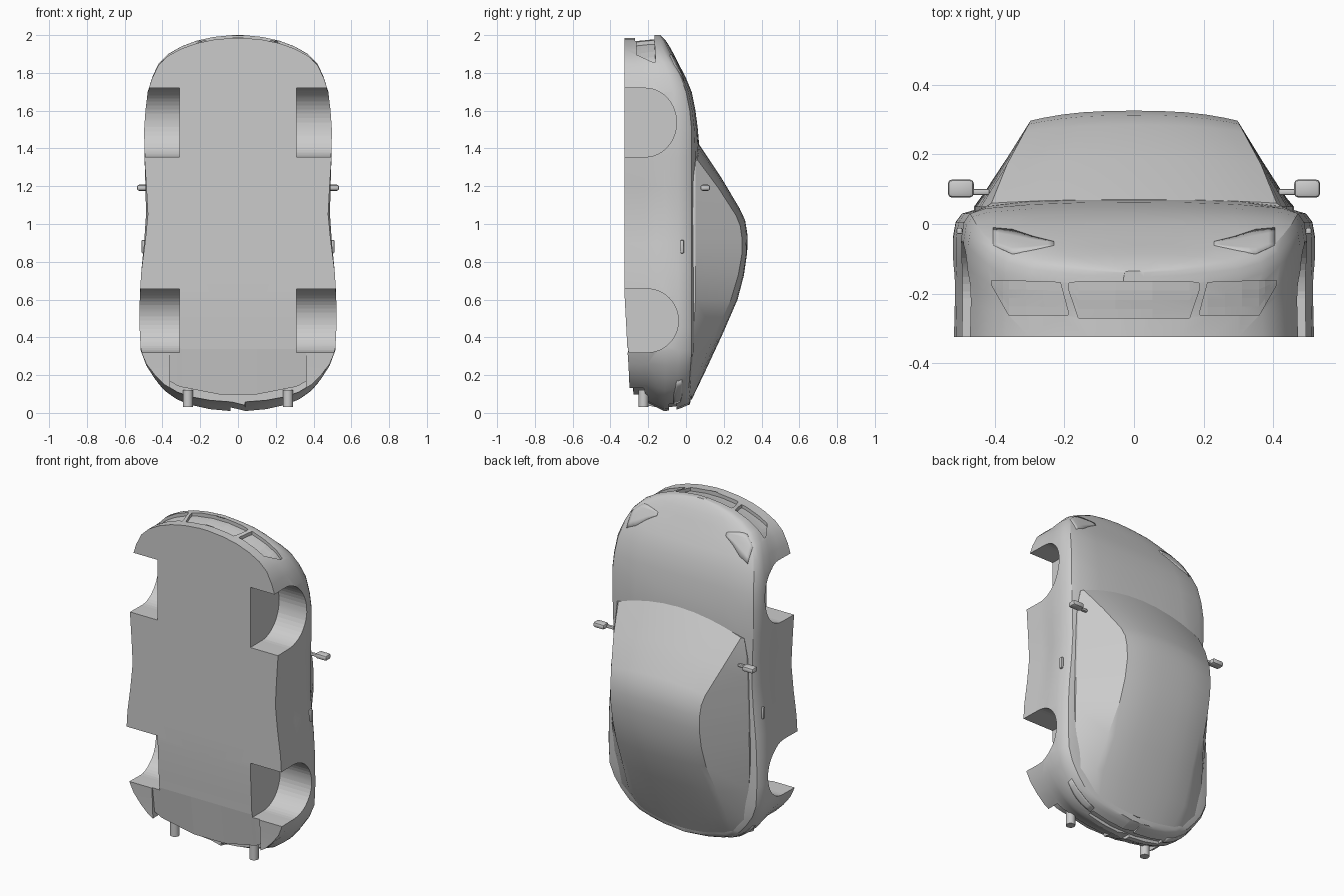
import bpy, bmesh, math
from mathutils import Vector
from mathutils.bvhtree import BVHTree

if "Cube" in bpy.data.objects:
    bpy.data.objects.remove(bpy.data.objects["Cube"])


def make(name, verts, faces, smooth=True):
    me = bpy.data.meshes.new(name)
    bm = bmesh.new()
    vs = [bm.verts.new(v) for v in verts]
    for f in faces:
        bm.faces.new([vs[i] for i in f])
    bmesh.ops.recalc_face_normals(bm, faces=bm.faces)
    bm.to_mesh(me)
    bm.free()
    ob = bpy.data.objects.new(name, me)
    bpy.context.collection.objects.link(ob)
    if smooth:
        shade(ob)
    return ob


def shade(ob):
    bpy.ops.object.select_all(action='DESELECT')
    ob.select_set(True)
    bpy.context.view_layer.objects.active = ob
    bpy.ops.object.shade_smooth_by_angle(angle=math.radians(28))


def loft(name, halves):
    """Mirror half sections across x = 0 and skin them."""
    rings = [h + [(-x, y, z) for x, y, z in h[-2:0:-1]] for h in halves]
    n = len(rings[0])
    verts = [v for r in rings for v in r]
    faces = [(i*n+j, i*n+(j+1) % n, (i+1)*n+(j+1) % n, (i+1)*n+j)
             for i in range(len(rings)-1) for j in range(n)]
    faces += [tuple(range(n)), tuple(range(len(verts)-n, len(verts)))]
    return make(name, verts, faces)


def cut(ob, cutter):
    m = ob.modifiers.new("cut", 'BOOLEAN')
    m.operation, m.solver, m.object = 'DIFFERENCE', 'EXACT', cutter
    bpy.ops.object.select_all(action='DESELECT')
    bpy.context.view_layer.objects.active = ob
    ob.select_set(True)
    bpy.ops.object.modifier_apply(modifier=m.name)
    bpy.data.objects.remove(cutter)


# Body stations: z, half width, floor y, shoulder y, centre-line y
stations = [
    (2.0, .03, -.325, -.14, -.135), (1.99, .13, -.325, -.135, -.125),
    (1.97, .22, -.325, -.125, -.107), (1.94, .30, -.325, -.115, -.087),
    (1.90, .37, -.325, -.095, -.065), (1.85, .42, -.325, -.065, -.04),
    (1.78, .453, -.325, -.03, -.003), (1.70, .478, -.325, 0, .03),
    (1.60, .49, -.325, .02, .05), (1.50, .497, -.325, .03, .063),
    (1.35, .495, -.325, .03, .075), (1.2, .49, -.325, .03, .06),
    (1.05, .487, -.325, .03, .06), (.9, .497, -.325, .03, .06),
    (.75, .512, -.325, .03, .06), (.62, .52, -.325, .03, .06),
    (.45, .521, -.316, .03, .06), (.33, .515, -.31, .03, .05),
    (.25, .485, -.305, .025, .045), (.18, .44, -.302, .02, .04),
    (.12, .39, -.3, .015, .035), (.07, .32, -.3, .01, .03),
    (.04, .24, -.3, .005, .025), (.02, .15, -.3, .005, .022),
    (.01, .04, -.3, .005, .02)]
# Section rows: width factor, height fraction, nose setback, tail setback
side = [(0, 0, .015, .05), (.65, 0, .015, .05), (1, 0, .015, .05),
        (.995, .3, .015, .05), (.995, .48, .01, .02), (1, .6, .005, 0), (1, .8, 0, .005),
        (.985, .93, 0, .02), (.95, 1, 0, .03)]
crown = [(.86, .45), (.6, .8), (.3, .96), (0, 1)]
halves = []
for z, w, b, s, h in stations:
    fe, re = max(0, (z-1.7)/.3), max(0, 1-z/.3)
    waist = .02 * max(0, 1-abs(z-1.05)/.3)
    half = [(w*k*(1-waist*(v < .5)), b+(s-b)*v, z-fe*f+re*r) for k, v, f, r in side]
    half += [(w*k, s+(h-s)*t, z+re*.035) for k, t in crown]
    halves.append(half)
body = loft("body_shell", halves)
src = bmesh.new()
src.from_mesh(body.data)
tree = BVHTree.FromBMesh(src)


def surface_z(x, y, front):
    hit = tree.ray_cast(Vector((x, y, 3 if front else -1)), Vector((0, 0, -1 if front else 1)))[0]
    return hit.z if hit else (1.8 if front else .15)


def panel_points(cols, front, offset, rows=5, steps=3):
    """Grid that follows the bodywork; cols = (x, upper y, lower y)."""
    fine = []
    for a, b in zip(cols, cols[1:]):
        fine += [[p+(q-p)*i/steps for p, q in zip(a, b)] for i in range(steps)]
    fine.append(cols[-1])
    s = 1 if front else -1
    pts = []
    for x, t, b in fine:
        for j in range(rows):
            y = t+(b-t)*j/(rows-1)
            pts.append((x, y, surface_z(x, y, front)+s*offset))
    return pts, len(fine), rows


def grid_faces(n, m, o=0):
    return [(o+i*m+j, o+i*m+j+1, o+(i+1)*m+j+1, o+(i+1)*m+j)
            for i in range(n-1) for j in range(m-1)]


def recess(cols, front, depth):
    pts, n, m = panel_points(cols, front, -depth)
    far = [(x, y, 2.2 if front else -.2) for x, y, z in pts]
    k = n*m
    rim = [i*m for i in range(n)] + [(n-1)*m+j for j in range(1, m)]
    rim += [i*m+m-1 for i in range(n-2, -1, -1)] + list(range(m-2, 0, -1))
    faces = grid_faces(n, m) + grid_faces(n, m, k)
    faces += [(a, b, b+k, a+k) for a, b in zip(rim, rim[1:]+rim[:1])]
    cut(body, make("recess_cutter", pts+far, faces, False))


def lens(name, cols, front):
    pts, n, m = panel_points(cols, front, .004)
    ob = make(name, pts, grid_faces(n, m))
    ob.modifiers.new("thickness", 'SOLIDIFY').thickness = .005


def flip(cols, s):
    return [(s*x, t, b) for x, t, b in cols]


# Lights
for s, label in ((1, "right"), (-1, "left")):
    lens("headlight_"+label, flip([(.23, -.05, -.06), (.29, -.035, -.073),
                                   (.35, -.015, -.085), (.405, -.01, -.06)], s), True)
    lens("tail_light_"+label, flip([(.26, -.03, -.065), (.36, -.02, -.065), (.43, -.02, -.05)], s), False)

# Front intakes
recess([(-.187, -.17, -.19), (-.16, -.166, -.27), (.16, -.166, -.27), (.187, -.17, -.19)], True, .02)
for s in (1, -1):
    recess(flip([(.19, -.25, -.262), (.212, -.168, -.262), (.36, -.163, -.262), (.41, -.162, -.175)], s), True, .02)

# Tail recess and diffuser notch
recess([(-.25, -.05, -.09), (.25, -.05, -.09)], False, .015)
recess([(-.36, -.225, -.34), (-.3, -.215, -.34), (.3, -.215, -.34), (.36, -.225, -.34)], False, .035)

# Wheel arches
for zc, r, top in ((1.537, .182, -.05), (.488, .168, -.04)):
    prof = [(-.5, zc-r)] + [(top-.165+.165*math.sin(a), zc-r*math.cos(a))
                            for a in [math.pi*i/24 for i in range(25)]] + [(-.5, zc+r)]
    n = len(prof)
    for s in (1, -1):
        vs = [(s*.31, y, z) for y, z in prof] + [(s*.7, y, z) for y, z in prof]
        fs = [tuple(range(n)), tuple(range(n, 2*n))]
        fs += [(i, (i+1) % n, (i+1) % n+n, i+n) for i in range(n)]
        cut(body, make("arch_cutter", vs, fs, False))
shade(body)

# Cabin: centre (z, y), roof edge (z, x, y), base (z, x, y)
cabin = [
    (1.42, .07, 1.34, .41, .06, 1.335, .425, .05),
    (1.24, .19, 1.19, .365, .172, 1.22, .44, .05),
    (1.08, .285, 1.045, .315, .265, 1.08, .445, .05),
    (1.02, .313, .99, .303, .287, 1.0, .447, .05),
    (.94, .326, .92, .298, .297, .92, .45, .05),
    (.85, .324, .84, .296, .296, .84, .453, .05),
    (.73, .307, .73, .296, .277, .74, .457, .05),
    (.60, .273, .60, .30, .238, .60, .46, .05),
    (.42, .195, .42, .315, .155, .42, .45, .04),
    (.22, .102, .23, .33, .075, .23, .41, .03),
    (.07, .03, .12, .30, .02, .12, .33, .015)]
halves = []
for zc, yc, ze, xe, ye, zb, xb, yb in cabin:
    half = [(0, 0, zc), (xb, 0, zb), (xb, yb, zb)]
    for t in (1, .88, .7, .5, .25, 0):
        half.append((xe*t, yc+(ye-yc)*t**2.6, zc+(ze-zc)*t*t))
    halves.append(half)
loft("cabin", halves)


def box(name, loc, size, bevel):
    x, y, z = (v/2 for v in size)
    bm = bmesh.new()
    bmesh.ops.create_cube(bm, size=1)
    bmesh.ops.scale(bm, vec=size, verts=bm.verts)
    bmesh.ops.bevel(bm, geom=bm.edges[:], offset=bevel, segments=2, affect='EDGES', profile=.5)
    bmesh.ops.translate(bm, vec=loc, verts=bm.verts)
    me = bpy.data.meshes.new(name)
    bm.to_mesh(me)
    bm.free()
    ob = bpy.data.objects.new(name, me)
    bpy.context.collection.objects.link(ob)
    shade(ob)


# Mirrors, door handles and exhaust pipes
for s, label in ((1, "right"), (-1, "left")):
    box("mirror_pod_"+label, (s*.498, .102, 1.192), (.075, .052, .032), .012)
    box("mirror_stem_"+label, (s*.445, .092, 1.19), (.06, .018, .018), .006)
    box("door_handle_"+label, (s*.502, -.02, .88), (.016, .018, .07), .004)
    bpy.ops.mesh.primitive_cylinder_add(vertices=20, radius=.026, depth=.09, location=(s*.265, -.225, .075))
    pipe = bpy.context.object
    pipe.name = "exhaust_"+label
    shade(pipe)
